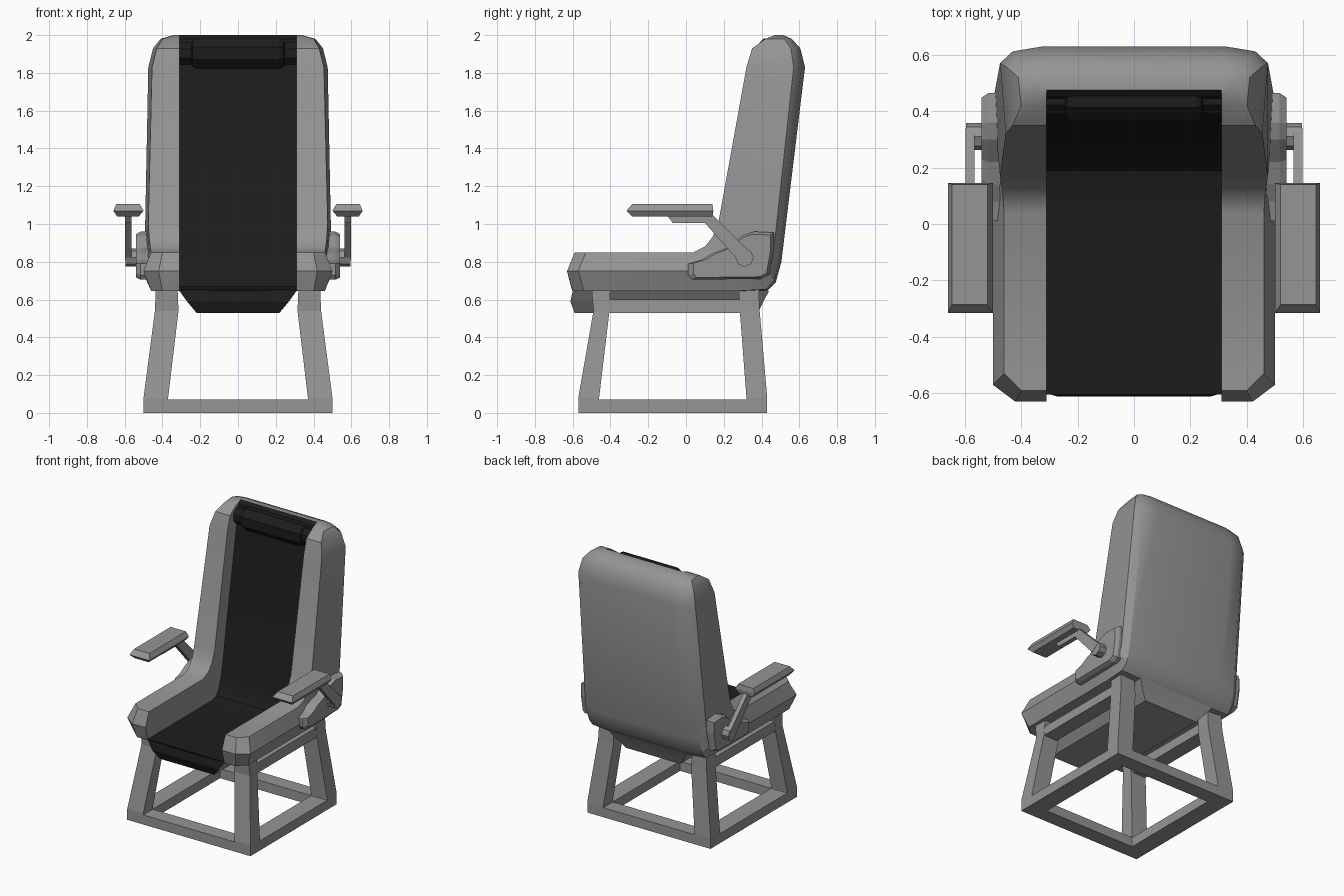
import bpy, bmesh, math

if "Cube" in bpy.data.objects:
    bpy.data.objects.remove(bpy.data.objects["Cube"])

black = bpy.data.materials.new("black_fabric")
black.diffuse_color = (0.012, 0.012, 0.012, 1)
black.use_nodes = True
black.node_tree.nodes["Principled BSDF"].inputs["Base Color"].default_value = black.diffuse_color
grey = bpy.data.materials.new("grey_shell")
grey.diffuse_color = (0.3, 0.3, 0.3, 1)
grey.use_nodes = True
grey.node_tree.nodes["Principled BSDF"].inputs["Base Color"].default_value = grey.diffuse_color


def finish(name, bm, mats=(grey,), mirror=False, smooth=None):
    bmesh.ops.recalc_face_normals(bm, faces=bm.faces)
    me = bpy.data.meshes.new(name)
    bm.to_mesh(me)
    bm.free()
    for m in mats:
        me.materials.append(m)
    ob = bpy.data.objects.new(name, me)
    bpy.context.collection.objects.link(ob)
    if mirror:
        ob.modifiers.new("mirror", 'MIRROR')
    if smooth:
        bpy.ops.object.select_all(action='DESELECT')
        ob.select_set(True)
        bpy.context.view_layer.objects.active = ob
        bpy.ops.object.shade_smooth_by_angle(angle=math.radians(smooth))
    return ob


def skin(rings, caps=(True, True)):
    """Join equal-sized closed rings of points into a tube."""
    bm = bmesh.new()
    vs = [[bm.verts.new(p) for p in r] for r in rings]
    n = len(rings[0])
    strips = {}
    for a, b in zip(vs, vs[1:]):
        for k in range(n):
            j = (k + 1) % n
            strips.setdefault(k, []).append(bm.faces.new((a[k], a[j], b[j], b[k])))
    if caps[0]:
        bm.faces.new(vs[0])
    if caps[1]:
        bm.faces.new(vs[-1])
    return bm, vs, strips


def rect(x0, x1, y0, y1, z):
    return [(x0, y0, z), (x1, y0, z), (x1, y1, z), (x0, y1, z)]


def slab(x, yz):
    return [(x, y, z) for y, z in yz]


def lerp(a, b, t):
    return tuple(p + (q - p) * t for p, q in zip(a, b))


# Shell: sections along the seat and up the back
# (recess, front edge, side crease, rear edge, x front, x crease, x rear, rear roundness)
stations = [
    ((-.605, .655), (-.59, .85), (-.63, .75), (-.60, .645), .40, .42, .40, 1),
    ((-.54, .655), (-.53, .85), (-.57, .75), (-.54, .645), .46, .50, .46, 1),
    ((.14, .655), (.04, .85), (.18, .75), (.26, .645), .46, .50, .46, 1),
    ((.19, .67), (.10, .88), (.38, .735), (.43, .645), .465, .50, .46, .9),
    ((.22, .71), (.14, .93), (.44, .75), (.475, .69), .47, .50, .455, .8),
    ((.25, .80), (.17, 1.0), (.46, .82), (.505, .80), .475, .495, .45, .7),
    ((.425, 1.83), (.32, 1.83), (.57, 1.83), (.63, 1.83), .455, .475, .43, .7),
    ((.435, 1.92), (.35, 1.93), (.555, 1.93), (.605, 1.93), .43, .45, .41, .7),
    ((.45, 1.98), (.42, 1.98), (.52, 1.98), (.56, 1.98), .40, .41, .38, .7),
    ((.475, 2.0), (.47, 2.0), (.495, 2.0), (.515, 2.0), .335, .34, .335, .7),
]
rings = []
for i, (R, F, M, B, xf, xm, xr, e) in enumerate(stations):
    mid = M if i == 0 else lerp(R, F, .5)
    half = [(0, R), (.31, R), (.31, mid), (.31, F), (xf, F), (xm, M),
            (xr, lerp(M, B, e)), (.32, B), (0, B)]
    pts = [(x, *p) for x, p in half]
    rings.append(pts + [(-x, y, z) for x, y, z in pts[7:0:-1]])
bm, vs, strips = skin(rings, caps=(False, True))
for k in (0, 15):
    for f in strips[k]:
        f.material_index = 1
for face in ((2, 3, 4, 5), (1, 2, 5, 6, 7), (0, 1, 7, 8)):
    for s in (1, -1):
        f = bm.faces.new([vs[0][(s * i) % 16] for i in face])
        f.material_index = 1 if face[0] == 0 else 0
finish("seat_shell", bm, (grey, black), smooth=32)

# Tapered pan below the seat, with a black front
bm, vs, strips = skin([rect(-.31, .31, -.60, .44, .646),
                       rect(-.27, .27, -.612, .41, .59),
                       rect(-.22, .22, -.59, .38, .53)])
for f in strips[0]:
    f.material_index = 1
finish("seat_pan", bm, (grey, black))

# Headrest roll with thinner ends
roll = []
for x, r in ((-.31, .062), (-.245, .062), (-.24, .075), (-.22, .086),
             (.22, .086), (.24, .075), (.245, .062), (.31, .062)):
    roll.append([(x, .445 + r * math.cos(a), 1.903 + r * math.sin(a))
                 for a in (math.radians(22.5 + 45 * k) for k in range(8))])
finish("headrest", skin(roll)[0], (black,))

# Base frame: splayed legs, upper side rails and floor bars
legs = {"front_leg": ((-.57, -.46), (-.49, -.405), (-.50, -.40)),
        "rear_leg": ((.32, .43), (.285, .39), (.28, .385))}
for name, (low, high, top) in legs.items():
    finish(name, skin([rect(.37, .50, *low, 0), rect(.37, .50, *low, .08),
                       rect(.315, .44, *high, .54),
                       rect(.32, .435, *top, .66)])[0], mirror=True)
finish("upper_rail", skin([rect(.33, .44, -.42, .30, .53),
                           rect(.33, .435, -.42, .30, .60)])[0], mirror=True)
finish("side_floor_bar", skin([rect(.37, .50, -.47, .33, 0),
                               rect(.37, .50, -.47, .33, .07)])[0], mirror=True)
for name, y in (("front_floor_bar", -.57), ("rear_floor_bar", .32)):
    finish(name, skin([rect(-.38, .38, y, y + .11, 0),
                       rect(-.38, .38, y, y + .11, .07)])[0])

# Armrest bracket on the side of the shell
bracket = [(.01, .79), (.08, .81), (.14, .845), (.22, .875), (.30, .94), (.36, .96),
           (.465, .955), (.465, .87), (.44, .73), (.40, .71), (.03, .705), (.01, .73)]
inner = [lerp(p, (.30, .82), .1) for p in bracket]
finish("armrest_bracket", skin([slab(.44, bracket), slab(.515, bracket),
                                slab(.54, inner)])[0], mirror=True)

# Pivot, strut and pad of the armrest
disc = [(.31 + .048 * math.cos(k * math.pi / 4), .822 + .048 * math.sin(k * math.pi / 4))
        for k in range(8)]
finish("armrest_pivot", skin([slab(.52, disc), slab(.595, disc)])[0], mirror=True)
strut = [(-.10, 1.045), (-.07, 1.005), (.10, 1.005), (.275, .81), (.34, .85), (.14, 1.05)]
finish("armrest_strut", skin([slab(.565, strut), slab(.597, strut)])[0], mirror=True)
finish("armrest_pad", skin([rect(.525, .64, -.285, .14, 1.04),
                            rect(.50, .66, -.315, .145, 1.07),
                            rect(.52, .645, -.285, .14, 1.105)])[0], mirror=True)
